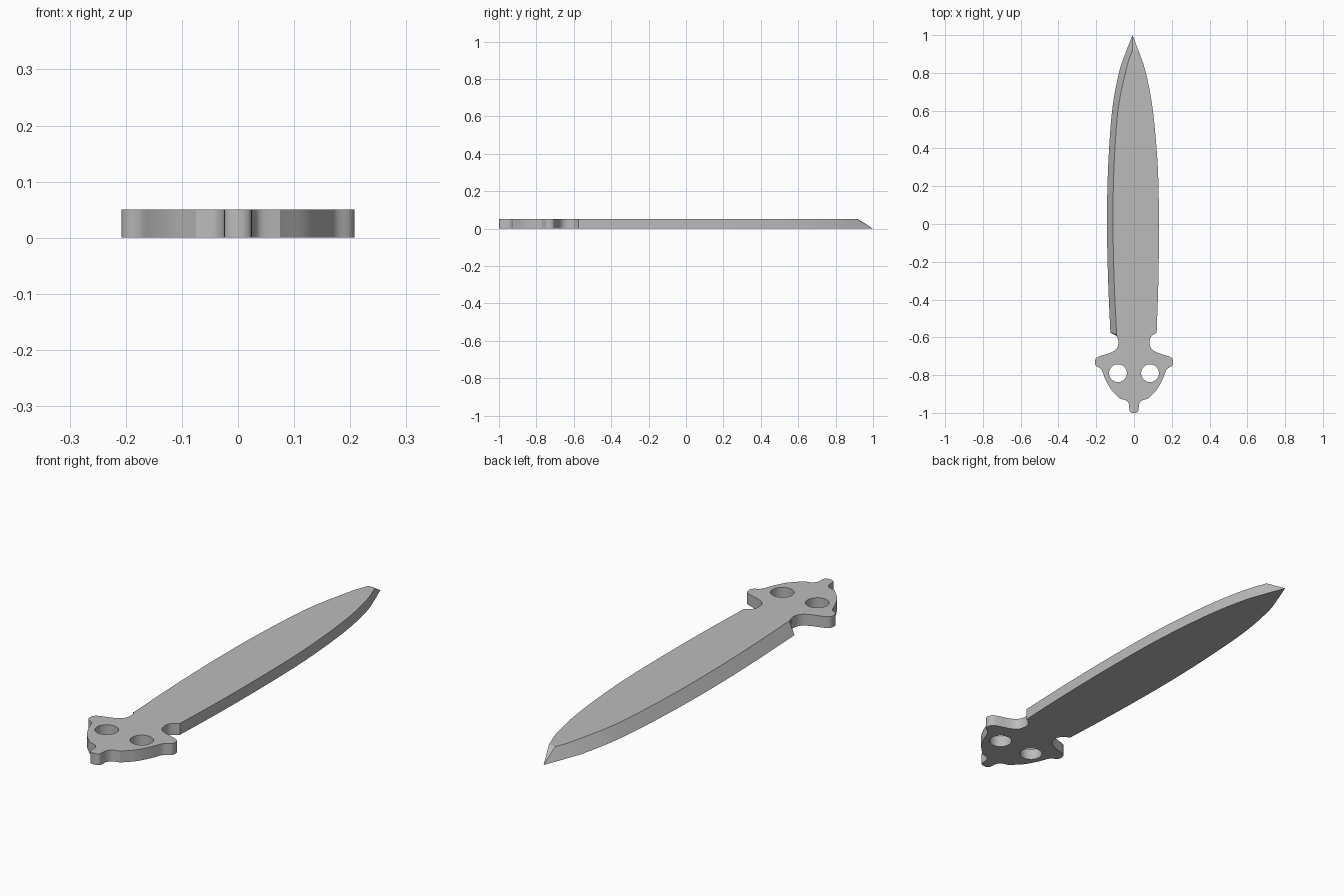
import bpy
import bmesh
import math
from mathutils import Vector

THICK = 0.05

if "Cube" in bpy.data.objects:
    bpy.data.objects.remove(bpy.data.objects["Cube"], do_unlink=True)

steel = bpy.data.materials.new("brushed grey steel")
grey = (0.5, 0.5, 0.5, 1)
steel.diffuse_color = grey
steel.use_nodes = True
steel.node_tree.nodes["Principled BSDF"].inputs["Base Color"].default_value = grey


def smooth(points, steps):
    """Catmull-Rom curve through 2D points."""
    p = [Vector(q) for q in points]
    p = [2 * p[0] - p[1]] + p + [2 * p[-1] - p[-2]]
    out = []
    for a, b, c, d in zip(p, p[1:], p[2:], p[3:]):
        for i in range(steps):
            t = i / steps
            out.append(0.5 * (2 * b + (c - a) * t + (2 * a - 5 * b + 4 * c - d) * t**2
                              + (3 * b - a - 3 * c + d) * t**3))
    return out + [p[-2]]


# Cutting edge: lower outline and the inner line of its bevel, from tip to tang
edge_low = smooth([(-.008, 1), (-.043, .91), (-.08, .8), (-.116, .6), (-.137, .3),
                   (-.143, 0), (-.137, -.3), (-.125, -.575)], 6)
edge_top = smooth([(-.008, .92), (-.027, .87), (-.048, .79), (-.085, .6), (-.106, .3),
                   (-.111, 0), (-.105, -.3), (-.092, -.585)], 6)

# Spine: upright wall, from tang to just short of the tip
spine = smooth([(.12, -.575), (.129, -.3), (.132, 0), (.126, .3), (.1, .6),
                (.063, .8), (.025, .915)], 6)

# Tang: half outline from the notch down to the end tab
tang = smooth([(.1, -.588), (.086, -.605), (.083, -.635), (.094, -.662), (.125, -.682),
               (.19, -.703), (.206, -.722), (.203, -.748), (.175, -.768), (.162, -.795),
               (.15, -.825), (.122, -.875), (.086, -.913)], 4)
tang += smooth([(.075, -.925), (.05, -.931), (.036, -.938), (.026, -.955)], 3)
tang += smooth([(.025, -.975), (.022, -.992), (.01, -1)], 3)
left_tang = [Vector((-p.x, p.y)) for p in tang]
right_tang = list(reversed(tang))

low = edge_low + left_tang + right_tang + spine
top = edge_top + left_tang + right_tang + spine
top[len(edge_top)] = Vector((-.09, -.59))

# Blade body from the two matching loops
bm = bmesh.new()
lo = [bm.verts.new((p.x, p.y, 0)) for p in low]
hi = [bm.verts.new((p.x, p.y, THICK)) for p in top]
n = len(lo)
bm.faces.new(hi)
bm.faces.new(lo[::-1])
for i in range(n - 1):
    bm.faces.new((lo[i], lo[i + 1], hi[i + 1], hi[i]))
# Point facets
bm.faces.new((lo[-1], lo[0], hi[-1]))
bm.faces.new((lo[0], hi[0], hi[-1]))
bmesh.ops.recalc_face_normals(bm, faces=bm.faces)
mesh = bpy.data.meshes.new("blade")
bm.to_mesh(mesh)
bm.free()
mesh.materials.append(steel)
blade = bpy.data.objects.new("blade", mesh)
bpy.context.collection.objects.link(blade)

# Pivot holes
cutters = []
for side in (-1, 1):
    bpy.ops.mesh.primitive_cylinder_add(vertices=48, radius=.047, depth=.2,
                                        location=(side * .085, -.79, THICK / 2))
    cutter = bpy.context.object
    cutter.name = "pivot_hole_cutter"
    cutter.hide_render = True
    cutter.data.materials.append(steel)
    cut = blade.modifiers.new("pivot hole", "BOOLEAN")
    cut.operation = "DIFFERENCE"
    cut.solver = "EXACT"
    cut.object = cutter
    cutters.append(cutter)

bpy.ops.object.select_all(action="DESELECT")
blade.select_set(True)
bpy.context.view_layer.objects.active = blade
for name in [m.name for m in blade.modifiers]:
    bpy.ops.object.modifier_apply(modifier=name)
for cutter in cutters:
    bpy.data.objects.remove(cutter, do_unlink=True)
bpy.ops.object.shade_smooth_by_angle(angle=math.radians(30))
